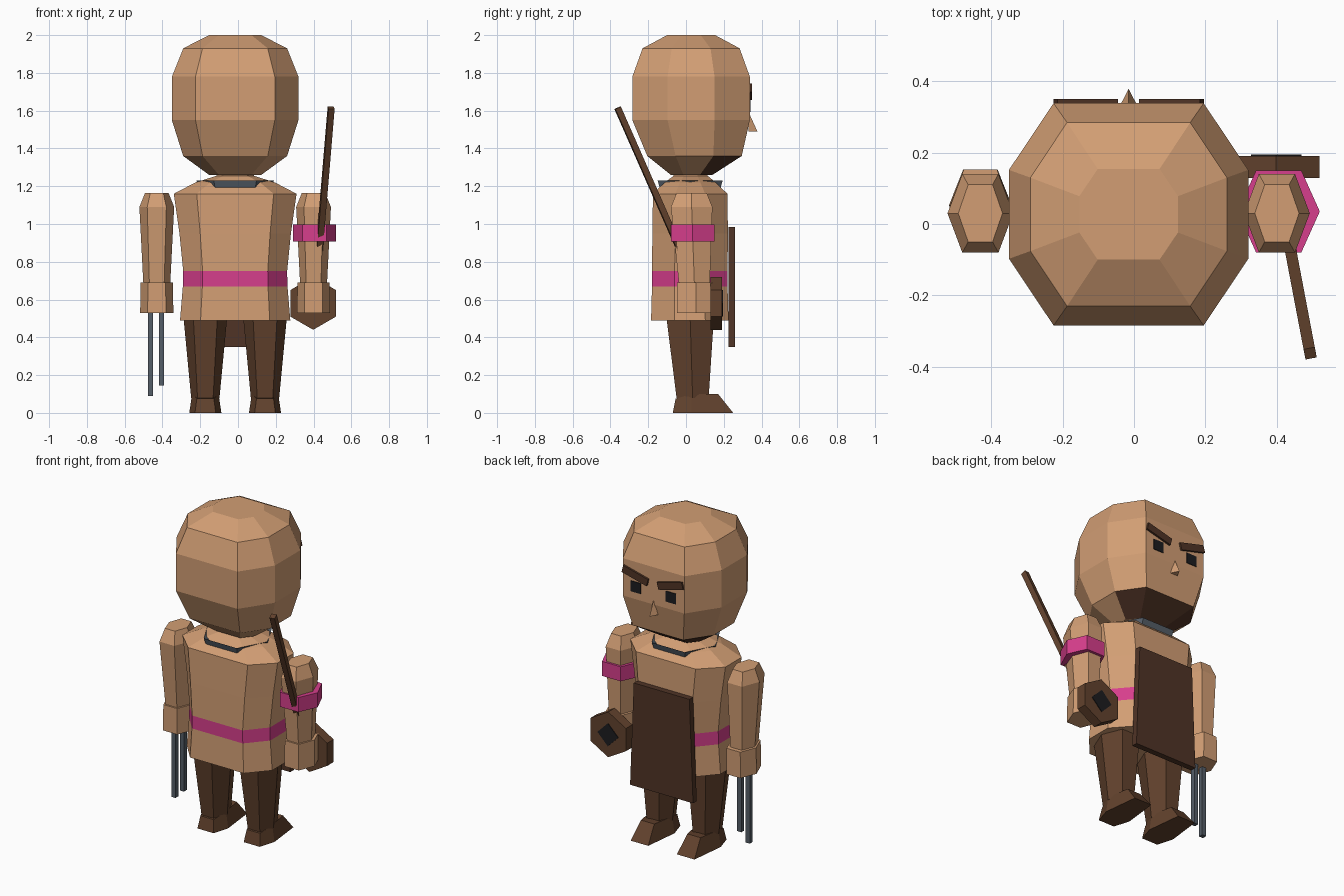
import bpy, bmesh, math
from mathutils import Vector, Matrix

if "Cube" in bpy.data.objects:
    bpy.data.objects.remove(bpy.data.objects["Cube"])

CX = -0.015  # symmetry plane of the body


def mat(name, rgb):
    m = bpy.data.materials.new(name)
    lin = [((c / 255 + 0.055) / 1.055) ** 2.4 for c in rgb]
    m.diffuse_color = (*lin, 1)
    m.use_nodes = True
    m.node_tree.nodes["Principled BSDF"].inputs["Base Color"].default_value = m.diffuse_color
    return m


TAN = mat("tan", (210, 158, 116))
BROWN = mat("leather brown", (98, 66, 45))
DARK = mat("dark brown", (80, 52, 38))
PINK = mat("pink", (214, 62, 140))
GREY = mat("steel grey", (85, 94, 104))
BLACK = mat("black", (28, 28, 31))

OCT = [(.627, -1), (1, -.4), (1, .4), (.627, 1), (-.627, 1), (-1, .4), (-1, -.4), (-.627, -1)]
HEX = [(1, 0), (.55, 1), (-.55, 1), (-1, 0), (-.55, -1), (.55, -1)]
SQ = [(1, -1), (1, 1), (-1, 1), (-1, -1)]


def finish(name, bm, mats, rule=None):
    bmesh.ops.recalc_face_normals(bm, faces=bm.faces)
    if rule:
        for f in bm.faces:
            f.material_index = rule(f.calc_center_median(), f.normal)
    me = bpy.data.meshes.new(name)
    bm.to_mesh(me)
    bm.free()
    for m in mats:
        me.materials.append(m)
    ob = bpy.data.objects.new(name, me)
    bpy.context.collection.objects.link(ob)
    return ob


def loft(name, shape, rings, mats, rule=None, caps=True):
    """Stack scaled copies of a section; each ring is z, cx, cy, half x, half y."""
    bm = bmesh.new()
    loops = [[bm.verts.new((cx + x * hx, cy + y * hy, z)) for x, y in shape]
             for z, cx, cy, hx, hy in rings]
    n = len(shape)
    for a, b in zip(loops, loops[1:]):
        for i in range(n):
            j = (i + 1) % n
            bm.faces.new((a[i], a[j], b[j], b[i]))
    if caps:
        bm.faces.new(loops[0][::-1])
        bm.faces.new(loops[-1])
    return finish(name, bm, mats, rule)


def box(name, loc, size, m, rot=None):
    bm = bmesh.new()
    bmesh.ops.create_cube(bm, size=1, matrix=Matrix.Diagonal((*size, 1)))
    if rot:
        bm.transform(rot)
    bm.transform(Matrix.Translation(loc))
    return finish(name, bm, [m])


def bar(name, a, b, w, m):
    a, b = Vector(a), Vector(b)
    d = b - a
    return box(name, (a + b) / 2, (w, w, d.length), m, d.to_track_quat('Z', 'Y').to_matrix().to_4x4())


# Head with a beard on the lower forward faces
loft("head", OCT, [(1.26, CX, .03, .138, .11), (1.36, CX, .045, .275, .25),
                   (1.55, CX, .027, .335, .311), (1.78, CX, .027, .335, .311),
                   (1.93, CX, .027, .275, .257), (2.0, CX, .027, .138, .127)],
     [TAN, DARK], lambda c, n: int(c.z < 1.36 and n.y > .2))

# Face
bm = bmesh.new()
nose = [bm.verts.new(p) for p in ((CX - .025, .33, 1.49), (CX + .025, .33, 1.49),
                                  (CX, .378, 1.49), (CX, .335, 1.585))]
for t in ((0, 1, 2), (0, 2, 3), (1, 2, 3), (0, 1, 3)):
    bm.faces.new([nose[i] for i in t])
finish("nose", bm, [TAN])
for s, side in ((-1, "left"), (1, "right")):
    box(f"{side}_eye", (CX + s * .12, .338, 1.625), (.07, .008, .065), BLACK)
    box(f"{side}_brow", (CX + s * .12, .341, 1.7), (.175, .018, .045), DARK,
        Matrix.Rotation(-s * .25, 4, 'Y'))

# Tunic with a belt band
loft("tunic", OCT, [(.49, CX, .02, .292, .205), (.67, CX, .02, .277, .2),
                    (.75, CX, .02, .275, .2), (.95, CX, .022, .295, .2),
                    (1.16, CX, .022, .325, .197), (1.22, CX, .022, .21, .135),
                    (1.255, CX, .025, .1, .09)],
     [TAN, PINK], lambda c, n: int(.67 < c.z < .75))
loft("neck", OCT, [(1.22, CX, .025, .1, .09), (1.3, CX, .025, .1, .09)], [TAN])
loft("collar", HEX, [(1.18, CX, .022, .19, .158), (1.23, CX, .022, .205, .172),
                     (1.215, CX, .022, .175, .15)], [GREY], caps=False)

# Apron hanging on the face side
loft("apron", SQ, [(.35, CX, .242, .215, .018), (.985, CX, .242, .19, .018)], [DARK])

# Limbs
for s, side in ((-1, "left"), (1, "right")):
    x = CX + s * .158
    loft(f"{side}_leg", HEX, [(.08, x, .035, .075, .085), (.5, x, .022, .115, .125)], [BROWN])
    # Shoe with a long sloped toe
    bm = bmesh.new()
    low = [(-.055, -.07), (.055, -.07), (.085, .03), (.06, .25), (-.06, .25), (-.085, .03)]
    top = [(-.045, -.055), (.045, -.055), (.07, .03), (.045, .17), (-.045, .17), (-.07, .03)]
    a = [bm.verts.new((x + u, v, 0)) for u, v in low]
    b = [bm.verts.new((x + u, v, .1 if i in (2, 3, 4, 5) else .075)) for i, (u, v) in enumerate(top)]
    bm.faces.new(a[::-1])
    bm.faces.new(b)
    for i in range(6):
        j = (i + 1) % 6
        bm.faces.new((a[i], a[j], b[j], b[i]))
    finish(f"{side}_shoe", bm, [BROWN])

    x = CX + s * .415
    loft(f"{side}_arm", HEX, [(.66, x, .045, .07, .08), (1.09, x, .03, .092, .11),
                              (1.165, x, .03, .062, .08)], [TAN])
    loft(f"{side}_hand", HEX, [(.53, x, .052, .088, .1), (.69, x, .052, .085, .1)], [TAN])

# Two steel prongs held in the left hand
for px, z0 in ((-.463, .09), (-.405, .145)):
    box("prong", (px, .045, (z0 + .55) / 2), (.028, .028, .55 - z0), GREY)

# Armband and stick on the right arm
loft("armband", HEX, [(.908, .405, .035, .115, .115), (.998, .405, .035, .115, .115)], [PINK])
bar("stick", (.43, -.03, .86), (.493, -.362, 1.615), .032, BROWN)

# Hexagonal cask end with a dark opening
bm = bmesh.new()
bmesh.ops.create_cone(bm, cap_ends=True, segments=6, radius1=.14, radius2=.14, depth=.062)
bm.transform(Matrix.Translation((.398, .16, .58)) @ Matrix.Rotation(math.pi / 2, 4, 'X'))
ob = finish("cask", bm, [BROWN])
if max(v.co.z for v in ob.data.vertices) < .71:  # point the hexagon upward
    ob.data.transform(Matrix.Translation((.398, .16, .58)) @ Matrix.Rotation(math.pi / 6, 4, 'Y')
                      @ Matrix.Translation((-.398, -.16, -.58)))
box("cask_opening", (.398, .192, .58), (.1, .006, .1), BLACK, Matrix.Rotation(math.pi / 4, 4, 'Y'))
